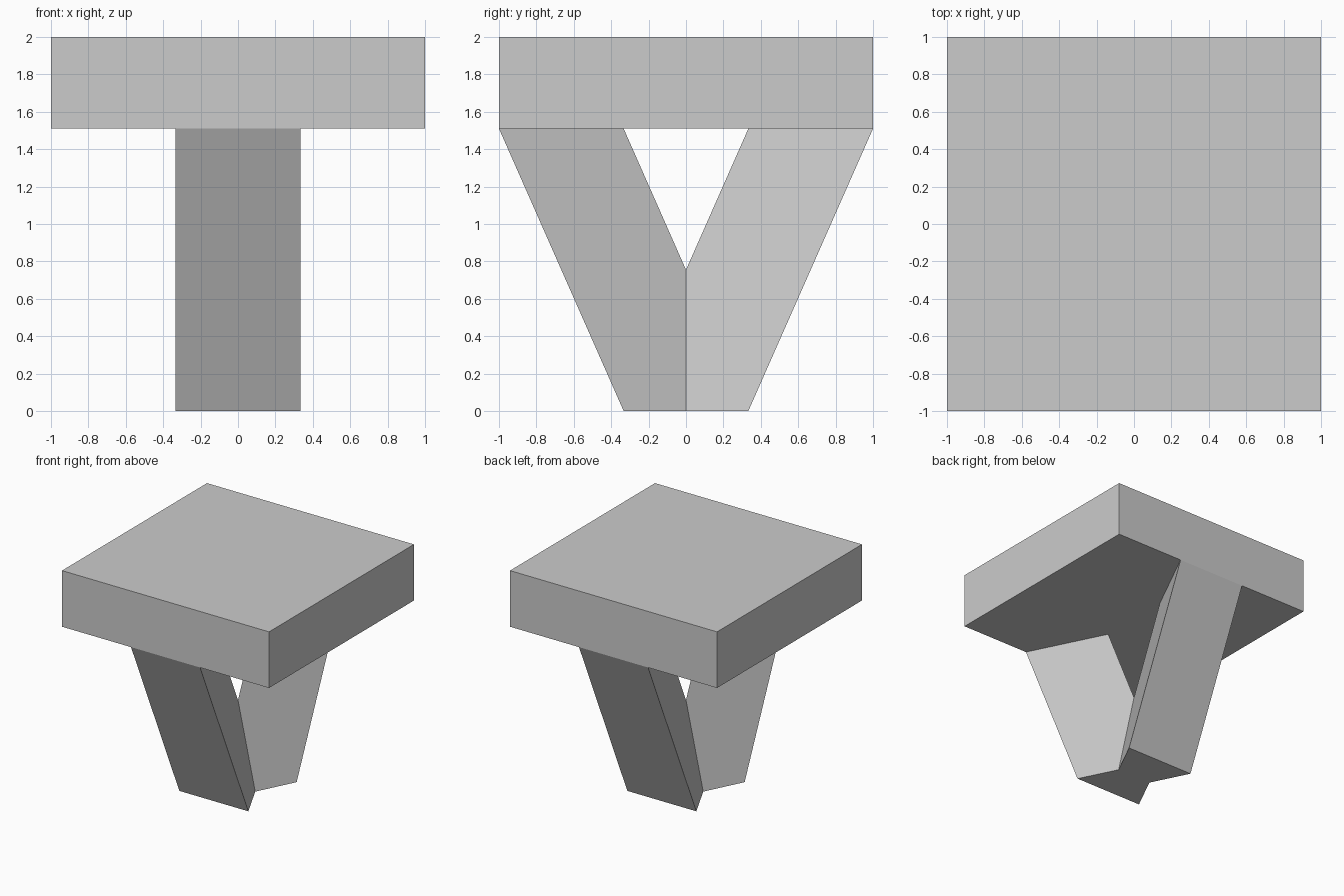
import bpy
import bmesh

cube = bpy.data.objects.get("Cube")
if cube:
    bpy.data.objects.remove(cube, do_unlink=True)

# Single grey finish
grey = bpy.data.materials.new("plain_grey")
colour = (0.6, 0.6, 0.6, 1.0)
grey.diffuse_color = colour
grey.use_nodes = True
grey.node_tree.nodes["Principled BSDF"].inputs["Base Color"].default_value = colour

SEAT_BOTTOM = 1.51
LEG = 1 / 3          # half width of a leg and half depth of the foot


def add_object(name, bm):
    bmesh.ops.recalc_face_normals(bm, faces=bm.faces)
    mesh = bpy.data.meshes.new(name)
    bm.to_mesh(mesh)
    bm.free()
    mesh.materials.append(grey)
    obj = bpy.data.objects.new(name, mesh)
    bpy.context.collection.objects.link(obj)
    return obj


# Seat: a thick square slab
bm = bmesh.new()
bmesh.ops.create_cube(bm, size=2)
for v in bm.verts:
    v.co.z = 2 if v.co.z > 0 else SEAT_BOTTOM
add_object("seat", bm)

# Legs: a triangular prism leaning outwards, cut on the centre plane and mirrored
bm = bmesh.new()
foot = bm.faces.new([bm.verts.new(p) for p in
                     [(-LEG, -LEG, 0), (LEG, -LEG, 0), (0, LEG, 0)]])
prism = bmesh.ops.extrude_face_region(bm, geom=[foot], use_keep_orig=True)
top = [g for g in prism["geom"] if isinstance(g, bmesh.types.BMVert)]
bmesh.ops.translate(bm, verts=top, vec=(0, -2 * LEG, SEAT_BOTTOM))
bmesh.ops.bisect_plane(bm, geom=bm.verts[:] + bm.edges[:] + bm.faces[:],
                       plane_co=(0, 0, 0), plane_no=(0, 1, 0), clear_outer=True)
legs = add_object("legs", bm)
mirror = legs.modifiers.new("mirror", 'MIRROR')
mirror.use_axis = (False, True, False)
